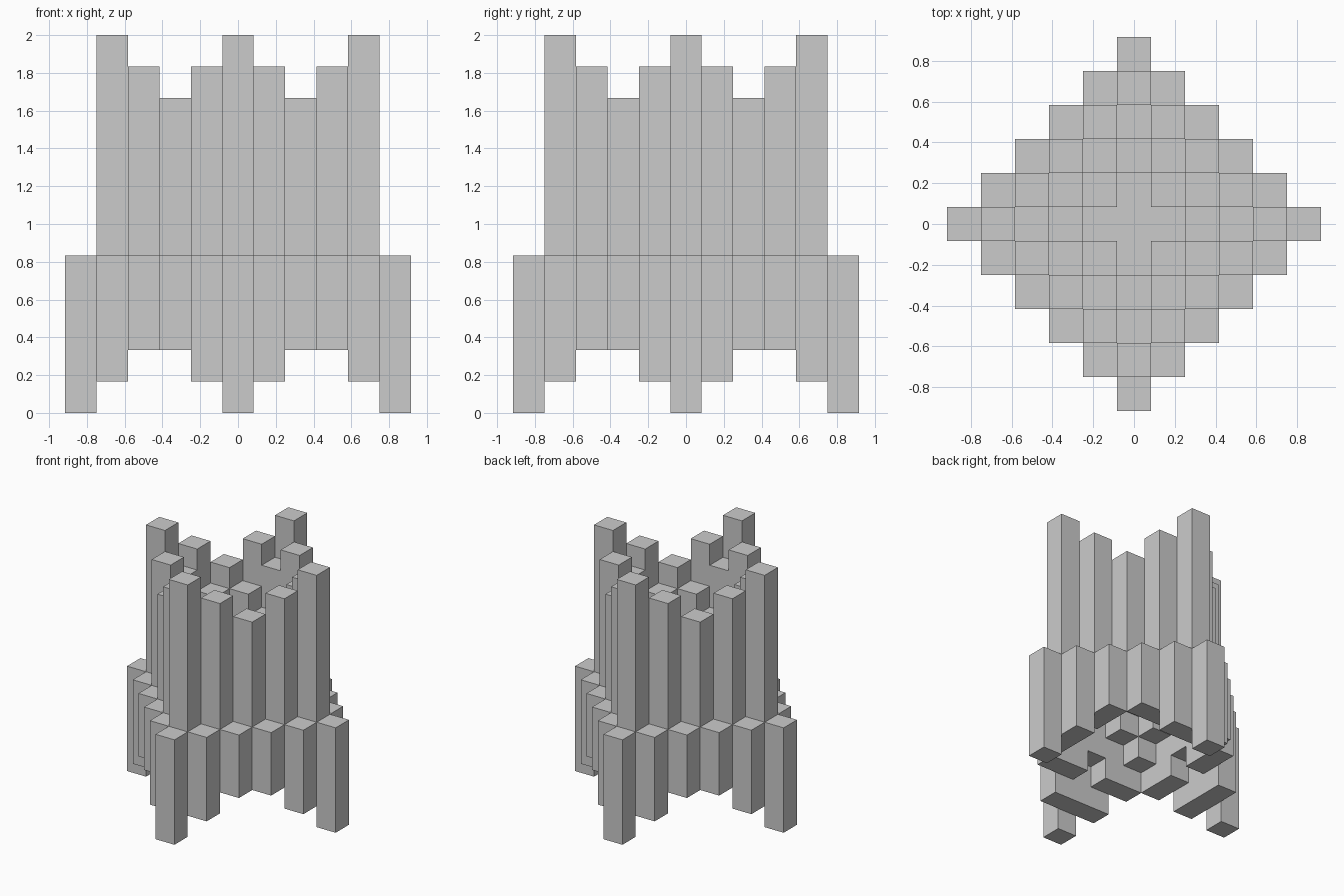
import bpy, bmesh, math
from mathutils import Vector

if "Cube" in bpy.data.objects:
    bpy.data.objects.remove(bpy.data.objects["Cube"])

U = 1 / 6            # size of one block
R = 5                # radius of the diamond footprint


def span(i, j):
    """Bottom and top level of the column at cell i, j."""
    ring, low = abs(i) + abs(j), min(abs(i), abs(j))
    if ring == 5:
        return low, 5                      # outer skirt, flat top
    if ring == 4:
        return 1 + low, 12 - low           # tall crown
    if ring == 3:
        return 3 + low, 10 - low           # inner steps
    if ring == 2:
        return 5, 8 - low
    return 5, 6                            # cross-shaped floor


columns = {(i, j): span(i, j)
           for i in range(-R, R + 1) for j in range(-R, R + 1)
           if abs(i) + abs(j) <= R}
filled = {(i, j, k) for (i, j), (a, b) in columns.items() for k in range(a, b)}


def build(name, rings):
    """Make the outside faces of all blocks in the given rings."""
    bm = bmesh.new()
    for cell in sorted(filled):
        if abs(cell[0]) + abs(cell[1]) not in rings:
            continue
        centre = Vector((cell[0], cell[1], cell[2] + 0.5))
        for axis in range(3):
            for sign in (-1, 1):
                near = list(cell)
                near[axis] += sign
                if tuple(near) in filled:
                    continue
                n, u, v = Vector(), Vector(), Vector()
                n[axis] = sign / 2
                u[(axis + 1) % 3] = 0.5
                v[(axis + 2) % 3] = sign / 2
                bm.faces.new([bm.verts.new((centre + n + a * u + b * v) * U)
                              for a, b in ((-1, -1), (1, -1), (1, 1), (-1, 1))])
    bmesh.ops.remove_doubles(bm, verts=bm.verts, dist=1e-4)
    bmesh.ops.dissolve_limit(bm, angle_limit=math.radians(1),
                             verts=bm.verts, edges=bm.edges)
    mesh = bpy.data.meshes.new(name)
    bm.to_mesh(mesh)
    bm.free()
    bpy.context.collection.objects.link(bpy.data.objects.new(name, mesh))


# Concentric parts, from the outside in
build("outer_skirt", {5})
build("tall_crown", {4})
build("inner_steps", {2, 3})
build("cross_floor", {0, 1})
